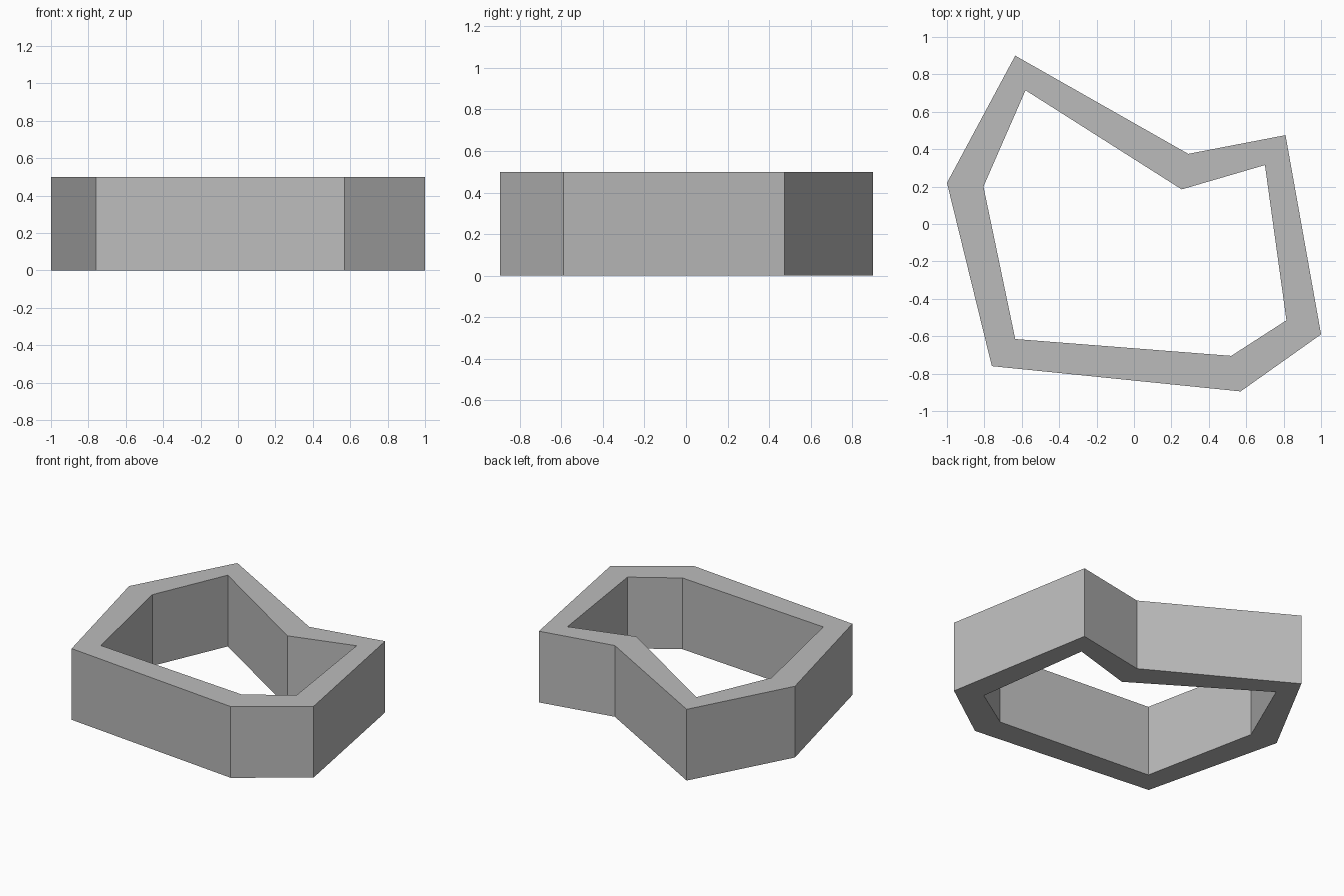
import bpy
import bmesh

cube = bpy.data.objects.get("Cube")
if cube:
    bpy.data.objects.remove(cube, do_unlink=True)

HEIGHT = 0.5

# Wall corners seen from above, counter-clockwise, in matching order
OUTER = [(-0.76, -0.76), (0.57, -0.895), (1.0, -0.59), (0.81, 0.475),
         (0.29, 0.375), (-0.635, 0.9), (-1.0, 0.22)]
INNER = [(-0.635, -0.615), (0.52, -0.705), (0.815, -0.515), (0.70, 0.315),
         (0.255, 0.185), (-0.58, 0.715), (-0.805, 0.20)]

# Plain grey
grey = bpy.data.materials.new("grey")
grey.use_nodes = True
color = (0.5, 0.5, 0.5, 1)
grey.diffuse_color = color
grey.node_tree.nodes["Principled BSDF"].inputs["Base Color"].default_value = color


def ring(bm, outline, z):
    return [bm.verts.new((x, y, z)) for x, y in outline]


# Closed wall: four rings of corners bridged around its cross-section
bm = bmesh.new()
rings = [ring(bm, OUTER, 0), ring(bm, OUTER, HEIGHT),
         ring(bm, INNER, HEIGHT), ring(bm, INNER, 0)]
count = len(OUTER)
for k, low in enumerate(rings):
    high = rings[(k + 1) % len(rings)]
    for i in range(count):
        j = (i + 1) % count
        bm.faces.new((low[i], low[j], high[j], high[i]))
bmesh.ops.recalc_face_normals(bm, faces=bm.faces)

mesh = bpy.data.meshes.new("perimeter_wall")
bm.to_mesh(mesh)
bm.free()
mesh.materials.append(grey)
wall = bpy.data.objects.new("perimeter_wall", mesh)
bpy.context.collection.objects.link(wall)
